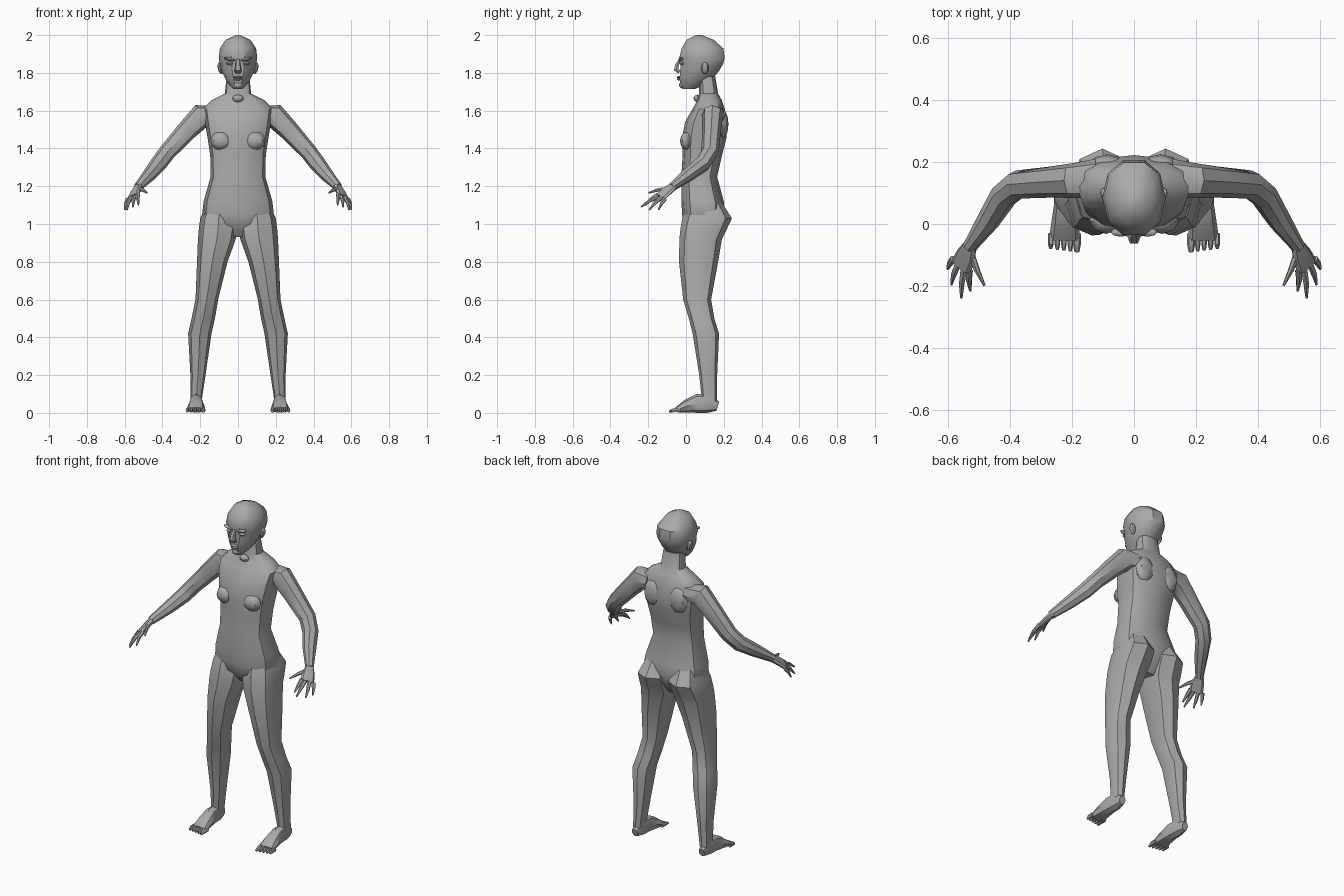
import bpy
import bmesh
from math import cos, sin, pi, radians, copysign
from mathutils import Vector, Matrix

default_cube = bpy.data.objects.get("Cube")
if default_cube:
    bpy.data.objects.remove(default_cube, do_unlink=True)

# One flat material for the whole figure
GREY = (.4, .4, .4, 1)
skin = bpy.data.materials.new("plain_grey")
skin.use_nodes = True
skin.diffuse_color = GREY
shader = next(n for n in skin.node_tree.nodes if n.type == 'BSDF_PRINCIPLED')
shader.inputs["Base Color"].default_value = GREY


def add_object(bm, name):
    bmesh.ops.recalc_face_normals(bm, faces=bm.faces)
    mesh = bpy.data.meshes.new(name)
    bm.to_mesh(mesh)
    mesh.materials.append(skin)
    obj = bpy.data.objects.new(name, mesh)
    bpy.context.collection.objects.link(obj)
    bpy.ops.object.select_all(action='DESELECT')
    obj.select_set(True)
    bpy.context.view_layer.objects.active = obj
    bpy.ops.object.shade_smooth_by_angle(angle=radians(38))


def finish(bm, name, pair=False):
    """Link the part, or a left and a mirrored right copy of it."""
    if pair:
        add_object(bm, "left_" + name)
        bmesh.ops.scale(bm, vec=(-1, 1, 1), verts=bm.verts)
        add_object(bm, "right_" + name)
    else:
        add_object(bm, name)
    bm.free()


def skin_rings(rings, sides, power):
    """Skin a list of (centre, u, v) rounded rings, capped at both ends."""
    bm = bmesh.new()
    loops = []
    for centre, u, v in rings:
        loop = []
        for i in range(sides):
            a = 2 * pi * i / sides
            c, s = cos(a), sin(a)
            point = centre + u * copysign(abs(c) ** power, c) + v * copysign(abs(s) ** power, s)
            loop.append(bm.verts.new(point))
        loops.append(loop)
    for low, high in zip(loops, loops[1:]):
        for i in range(sides):
            j = (i + 1) % sides
            bm.faces.new((low[i], low[j], high[j], high[i]))
    bm.faces.new(loops[0])
    bm.faces.new(loops[-1])
    return bm


def stack(name, sections, sides, power=.85, pair=False):
    """Loft level sections given as z, x limits and y limits."""
    rings = []
    for z, x0, x1, y0, y1 in sections:
        rings.append((Vector(((x0 + x1) / 2, (y0 + y1) / 2, z)),
                      Vector(((x1 - x0) / 2, 0, 0)), Vector((0, (y1 - y0) / 2, 0))))
    finish(skin_rings(rings, sides, power), name, pair)


def limb(name, path, across, sides=8, power=.9):
    """Loft a mirrored pair of tubes along x, y, z, width, thickness."""
    points = [Vector(p[:3]) for p in path]
    rings = []
    for i, p in enumerate(path):
        tangent = points[min(i + 1, len(points) - 1)] - points[max(i - 1, 0)]
        tangent.normalize()
        u = Vector(across)
        u = (u - tangent * u.dot(tangent)).normalized()
        rings.append((points[i], u * p[3], tangent.cross(u) * p[4]))
    finish(skin_rings(rings, sides, power), name, True)


def lump(name, place, size, pair=False, tilt=0):
    """Small faceted ellipsoid."""
    bm = bmesh.new()
    bmesh.ops.create_uvsphere(bm, u_segments=8, v_segments=6, radius=1)
    turn = Matrix.Rotation(radians(tilt), 4, 'Y')
    bm.transform(Matrix.Translation(place) @ turn @ Matrix.Diagonal((*size, 1)))
    finish(bm, name, pair)


def centred(rows):
    return [(z, -w, w, front, back) for z, w, front, back in rows]


# Torso and neck
stack("torso", centred([
    (.93, .05, .04, .14), (1, .16, -.015, .19), (1.05, .19, -.02, .205),
    (1.12, .182, -.025, .2), (1.25, .145, -.025, .165), (1.36, .147, -.018, .19),
    (1.45, .16, -.022, .213), (1.54, .175, -.005, .222), (1.61, .185, .035, .205),
    (1.655, .14, .06, .19), (1.69, .07, .07, .17), (1.78, .06, .07, .155)]), 12, .75)
lump("breast", (.09, .01, 1.44), (.055, .042, .05), True)
lump("shoulder_blade", (.085, .19, 1.53), (.06, .035, .08), True)
lump("collar_notch", (0, .06, 1.665), (.03, .02, .02))

# Head
stack("head", centred([
    (1.715, .025, -.02, .05), (1.735, .045, -.032, .095), (1.77, .068, -.038, .145),
    (1.81, .088, -.036, .18), (1.85, .097, -.032, .203), (1.88, .102, -.041, .21),
    (1.93, .096, -.028, .203), (1.975, .065, 0, .15), (2, .012, .05, .085)]), 10, .9)
limb("nostril_side", [(.002, -.033, 1.87, .008, .006), (.003, -.048, 1.84, .01, .012),
                      (.004, -.052, 1.818, .014, .014), (.003, -.035, 1.803, .014, .01)],
     (1, 0, 0), 6)
lump("brow", (.042, -.027, 1.872), (.034, .014, .009), True, -12)
lump("eye", (.042, -.022, 1.85), (.019, .013, .008), True)
lump("upper_lip", (0, -.037, 1.777), (.026, .012, .006))
lump("lower_lip", (0, -.036, 1.766), (.022, .012, .006))
lump("chin", (0, -.022, 1.735), (.026, .015, .017))
lump("ear", (.094, .1, 1.825), (.013, .02, .032), True, 12)

# Legs, with the buttocks in their upper sections
stack("leg", [
    (1.13, .03, .155, .02, .18), (1.03, .004, .2, -.02, .243), (.97, .004, .208, -.03, .215),
    (.92, .012, .212, -.035, .19), (.8, .055, .217, -.037, .17), (.6, .105, .225, -.015, .133),
    (.5, .122, .246, .015, .15), (.42, .14, .264, .035, .175), (.2, .172, .252, .07, .165),
    (.06, .193, .252, .085, .165)], 8, .85, True)

# Feet
limb("foot", [(.223, .168, .035, .02, .025), (.222, .12, .05, .034, .05),
              (.222, .06, .05, .036, .05), (.222, 0, .034, .045, .034),
              (.224, -.05, .016, .05, .015)], (1, 0, 0))
for i, toe in enumerate(("big", "second", "third", "fourth", "little")):
    x = .184 + .021 * i
    width = .013 if i == 0 else .009
    limb(toe + "_toe", [(x, -.03, .015, width, .013), (x, -.065, .014, width, .012),
                        (x, -.09 + .003 * i, .007, width * .6, .006)], (1, 0, 0), 6)

# Arms
limb("arm", [(.12, .145, 1.575, .065, .05), (.195, .14, 1.572, .056, .065),
             (.27, .135, 1.495, .05, .054), (.375, .127, 1.38, .046, .045),
             (.42, .09, 1.32, .042, .044), (.47, .01, 1.26, .036, .036),
             (.53, -.075, 1.195, .021, .023)], (0, 1, 0))

# Hands
ACROSS = (.72, .6, -.34)
limb("palm", [(.525, -.065, 1.2, .022, .02), (.54, -.1, 1.175, .036, .016),
              (.557, -.137, 1.143, .04, .013)], ACROSS)
fingers = {
    "index": ((.53, -.15, 1.155), (.527, -.215, 1.1)),
    "middle": ((.548, -.147, 1.145), (.556, -.238, 1.09)),
    "ring": ((.567, -.13, 1.14), (.588, -.195, 1.075)),
    "little": ((.582, -.112, 1.133), (.6, -.145, 1.075)),
    "thumb": ((.525, -.095, 1.185), (.482, -.198, 1.165)),
}
for finger, (root, tip) in fingers.items():
    root, tip = Vector(root), Vector(tip)
    bend = root.lerp(tip, .5) + Vector((.003, 0, .006))
    limb(finger + "_finger", [(*root, .012, .011), (*bend, .01, .009), (*tip, .004, .004)],
         ACROSS, 6)
